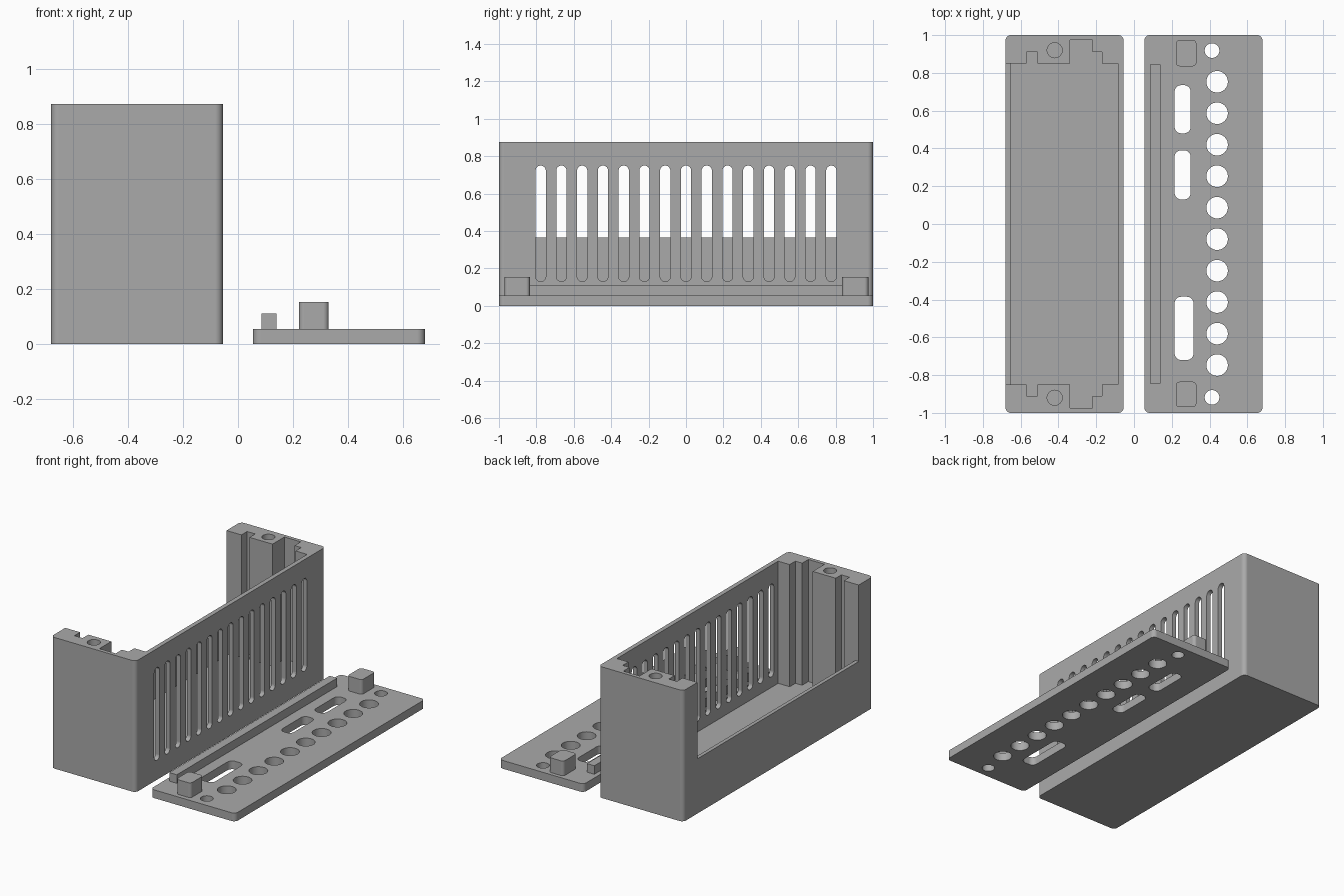
import bpy, bmesh
from math import cos, sin, pi, radians
from mathutils import Vector

cube = bpy.data.objects.get("Cube")
if cube:
    bpy.data.objects.remove(cube, do_unlink=True)

grey = bpy.data.materials.new("plain grey")
grey.use_nodes = True
colour = (0.4, 0.4, 0.4, 1)
grey.diffuse_color = colour
grey.node_tree.nodes["Principled BSDF"].inputs["Base Color"].default_value = colour


def rounded(u0, u1, v0, v1, r, seg=8):
    """Outline of a rectangle with round corners (a circle or slot at full radius)."""
    centres = [(u1 - r, v1 - r), (u0 + r, v1 - r), (u0 + r, v0 + r), (u1 - r, v0 + r)]
    pts = []
    for q, (cu, cv) in enumerate(centres):
        for i in range(seg + 1):
            a = (q + i / seg) * pi / 2
            pts.append((cu + r * cos(a), cv + r * sin(a)))
    return pts


def circle(u, v, r):
    return rounded(u - r, u + r, v - r, v + r, r)


def prisms(name, outlines, lo, hi, axis="z"):
    """Extrude each outline from lo to hi along the z or x axis."""
    bm = bmesh.new()
    for pts in outlines:
        verts = []
        for u, v in pts:
            co = Vector((u, v, lo)) if axis == "z" else Vector((lo, u, v))
            if not verts or (co - verts[-1].co).length > 1e-5:
                verts.append(bm.verts.new(co))
        if (verts[0].co - verts[-1].co).length < 1e-5:
            bm.verts.remove(verts.pop())
        face = bm.faces.new(verts)
        new = bmesh.ops.extrude_face_region(bm, geom=[face])["geom"]
        move = Vector((0, 0, hi - lo)) if axis == "z" else Vector((hi - lo, 0, 0))
        bmesh.ops.translate(bm, vec=move, verts=[g for g in new if isinstance(g, bmesh.types.BMVert)])
    bmesh.ops.recalc_face_normals(bm, faces=bm.faces)
    mesh = bpy.data.meshes.new(name)
    bm.to_mesh(mesh)
    bm.free()
    mesh.materials.append(grey)
    obj = bpy.data.objects.new(name, mesh)
    bpy.context.collection.objects.link(obj)
    return obj


def cut(obj, *cutters):
    """Subtract the cutters, bake the result and drop the cutters."""
    for c in cutters:
        c.hide_render = True
        mod = obj.modifiers.new("cut", "BOOLEAN")
        mod.operation, mod.solver, mod.object = "DIFFERENCE", "EXACT", c
    bpy.context.view_layer.update()
    result = bpy.data.meshes.new_from_object(obj.evaluated_get(bpy.context.evaluated_depsgraph_get()))
    obj.modifiers.clear()
    obj.data = result
    for c in cutters:
        bpy.data.objects.remove(c, do_unlink=True)


def smooth(obj):
    bpy.ops.object.select_all(action="DESELECT")
    obj.select_set(True)
    bpy.context.view_layer.objects.active = obj
    bpy.ops.object.shade_smooth_by_angle(angle=radians(30))
    mod = obj.modifiers.new("flat sides", "WEIGHTED_NORMAL")
    mod.keep_sharp = True


# Case: tall box with grooved end posts, a low wall and a vented wall
TOP, FLOOR, END = 0.875, 0.06, 0.85
case = prisms("case", [rounded(-0.68, -0.055, -1, 1, 0.028)], 0, TOP)

half = [(-0.655, END), (-0.57, END), (-0.57, 0.91), (-0.51, 0.91), (-0.51, END),
        (-0.34, END), (-0.34, 0.975), (-0.22, 0.975), (-0.22, 0.91), (-0.17, 0.91),
        (-0.17, END), (-0.085, END)]
cavity = prisms("cavity_cutter", [half + [(x, -y) for x, y in reversed(half)]], FLOOR, 1)
opening = prisms("opening_cutter",
                 [[(-0.75, -END), (-0.62, -END), (-0.62, END), (-0.75, END)]], 0.365, 1)
vents = prisms("vent_cutter",
               [rounded(y - 0.0275, y + 0.0275, 0.13, 0.75, 0.0275)
                for y in (0.111 * i for i in range(-7, 8))], -0.12, 0, "x")
screws = prisms("screw_cutter", [circle(-0.42, s * 0.92, 0.04) for s in (-1, 1)], 0.4, 1)
cut(case, cavity, opening, vents, screws)
smooth(case)

# Cover plate with a row of round holes, connector slots and screw holes
THICK = 0.055
plate = prisms("cover_plate", [rounded(0.055, 0.68, -1, 1, 0.028)], 0, THICK)
holes = [circle(0.44, 0.753 - i / 6, 0.057) for i in range(10)]
holes += [circle(0.413, s * 0.918, 0.039) for s in (-1, 1)]
holes += [rounded(0.215, 0.30, 0.48, 0.735, 0.035),
          rounded(0.215, 0.30, 0.13, 0.39, 0.035),
          rounded(0.215, 0.315, -0.72, -0.385, 0.035)]
cut(plate, prisms("plate_cutter", holes, -0.1, 0.2))
smooth(plate)

# Locating rib and corner pegs on the plate
prisms("locating_rib", [[(0.085, -0.845), (0.14, -0.845), (0.14, 0.845), (0.085, 0.845)]],
       THICK, 0.112)
for side, y0, y1 in (("front", -0.97, -0.835), ("back", 0.835, 0.975)):
    smooth(prisms(side + "_peg", [rounded(0.222, 0.33, y0, y1, 0.02)], THICK, 0.153))
